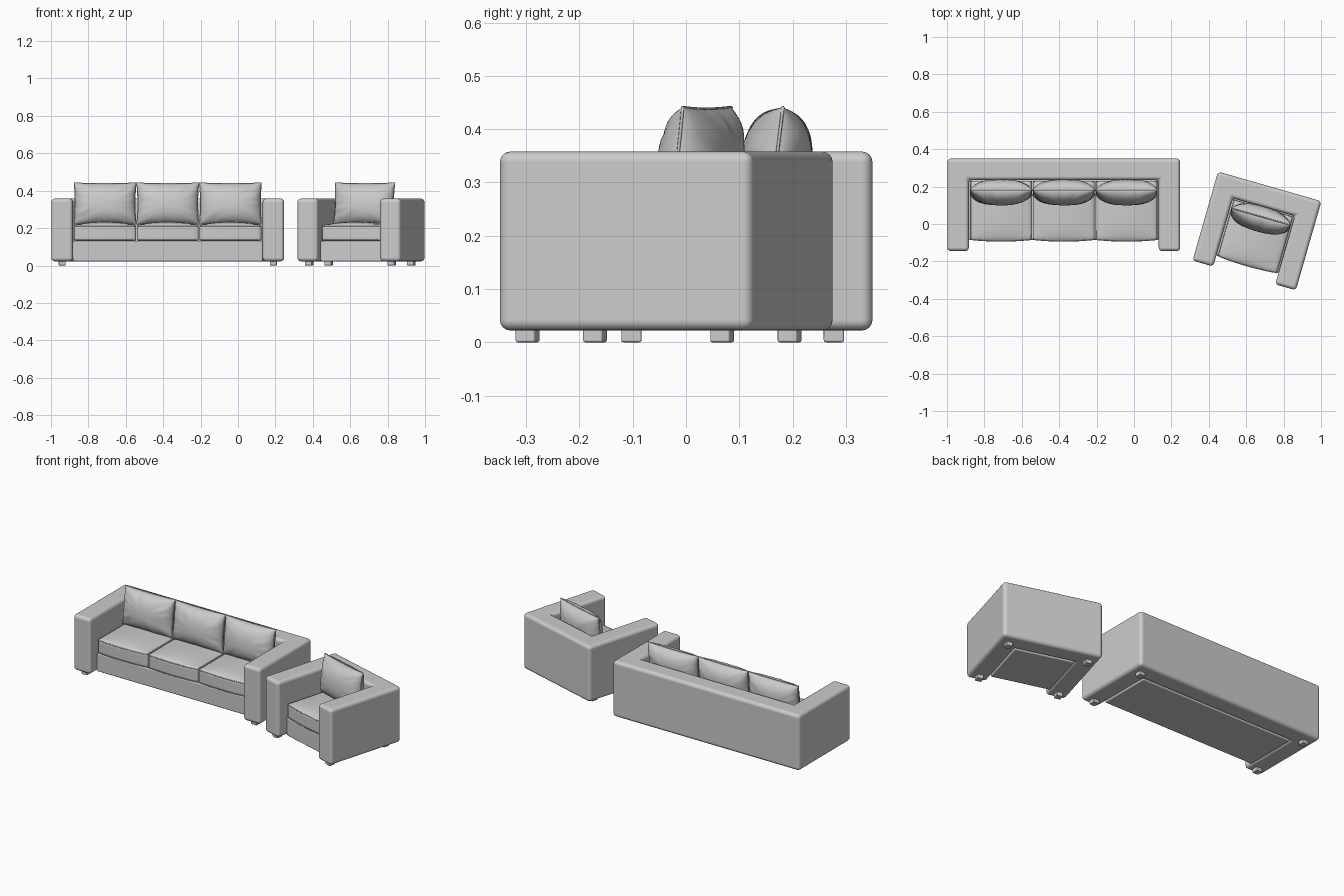
import bpy, bmesh, math
from mathutils import Matrix, Vector, noise

if "Cube" in bpy.data.objects:
    bpy.data.objects.remove(bpy.data.objects["Cube"])

ARM, PITCH, DEPTH = 0.115, 0.335, 0.495
Z0, Z1 = 0.022, 0.358


def finish(name, bm, mat, bevel=0, segs=4):
    bmesh.ops.recalc_face_normals(bm, faces=bm.faces)
    me = bpy.data.meshes.new(name)
    bm.to_mesh(me)
    bm.free()
    for p in me.polygons:
        p.use_smooth = True
    ob = bpy.data.objects.new(name, me)
    bpy.context.collection.objects.link(ob)
    ob.matrix_world = mat
    if bevel:
        m = ob.modifiers.new("round", 'BEVEL')
        m.width, m.segments, m.harden_normals = bevel, segs, True
    return ob


def box(name, mat, lo, hi, bevel, segs=3):
    bm = bmesh.new()
    bmesh.ops.create_cube(bm, size=1)
    for v in bm.verts:
        v.co = Vector([(a + b) / 2 + c * (b - a) for a, b, c in zip(lo, hi, v.co)])
    return finish(name, bm, mat, bevel, segs)


def frame(name, mat, w):
    # U-shaped arms and back in one piece
    x, y, i = w / 2, DEPTH / 2, w / 2 - ARM
    pts = [(-x, -y), (-i, -y), (-i, y - ARM), (i, y - ARM), (i, -y), (x, -y), (x, y), (-x, y)]
    bm = bmesh.new()
    f = bm.faces.new([bm.verts.new((a, b, Z0)) for a, b in pts])
    r = bmesh.ops.extrude_face_region(bm, geom=[f])
    for v in r["geom"]:
        if isinstance(v, bmesh.types.BMVert):
            v.co.z = Z1
    finish(name, bm, mat, 0.02)


def piping(name, mat, pts, radius):
    cu = bpy.data.curves.new(name, 'CURVE')
    cu.dimensions = '3D'
    cu.bevel_depth, cu.bevel_resolution = radius, 1
    s = cu.splines.new('POLY')
    s.points.add(len(pts) - 1)
    for p, c in zip(s.points, pts):
        p.co = (*c, 1)
    s.use_cyclic_u = True
    ob = bpy.data.objects.new(name, cu)
    bpy.context.collection.objects.link(ob)
    ob.matrix_world = mat


def border(n=20):
    side = [-1 + 2 * k / n for k in range(n)]
    return ([(s, -1) for s in side] + [(1, s) for s in side]
            + [(-s, 1) for s in side] + [(-1, -s) for s in side])


def seat_cushion(name, mat):
    # Rounded block with a crowned top and bowed front
    h, r = Vector((PITCH / 2 - 0.002, 0.158, 0.043)), 0.014
    inner = h - Vector((r, r, r))
    bm = bmesh.new()
    bmesh.ops.create_cube(bm, size=2)
    bmesh.ops.subdivide_edges(bm, edges=bm.edges[:], cuts=15, use_grid_fill=True)
    for v in bm.verts:
        p = Vector([math.sin(c * math.pi / 2) * s for c, s in zip(v.co, h)])
        q = Vector([max(-s, min(s, c)) for c, s in zip(p, inner)])
        d = p - q
        if d.length > 1e-6:
            p = q + d.normalized() * r
        a, b, c = p.x / h.x, p.y / h.y, p.z / h.z
        if c > 0:
            p.z += c * 0.018 * (1 - a * a) * (1 - b ** 4)
        if b < 0:
            p.y += b * 0.009 * (1 - a * a)
        v.co = p
    finish(name, bm, mat)
    # Seams round the top and bottom edges
    for z in (-0.037, 0.037):
        pts = []
        for a, b in border():
            bow = 0.009 * (1 - a * a) if b == -1 else 0
            pts.append((a * (h.x - 0.003), b * (h.y - 0.003) - bow, z))
        piping(name + "_piping", mat, pts, 0.003)


def outline(u, v):
    hw, hh = PITCH / 2 - 0.002, 0.111
    return u * hw * (1 - 0.035 * (1 - v * v)), v * hh * (1 - 0.03 * (1 - u * u))


def back_pillow(name, mat, seed):
    # Two puffed sheets joined along the seam, creased toward the edges
    n, bm = 32, bmesh.new()
    for side in (-1, 1):
        rows = []
        for j in range(n + 1):
            row = []
            for i in range(n + 1):
                u = math.sin((i / n - 0.5) * math.pi)
                v = math.sin((j / n - 0.5) * math.pi)
                x, z = outline(u, v)
                puff = max(0, (1 - abs(u) ** 2.6) * (1 - abs(v) ** 2.4)) ** 0.5
                ang = math.atan2(v, u)
                crease = noise.noise((math.cos(ang) * 4 + seed, math.sin(ang) * 4, side + u * v))
                t = 0.067 * puff + 0.009 * crease * puff * min(1, u * u + v * v)
                row.append(bm.verts.new((x, side * t, z)))
            rows.append(row)
        for a, b in zip(rows, rows[1:]):
            for i in range(n):
                bm.faces.new((a[i], a[i + 1], b[i + 1], b[i]))
    bmesh.ops.remove_doubles(bm, verts=bm.verts, dist=1e-5)
    finish(name, bm, mat)
    pts = [(x, 0, z) for x, z in (outline(u, v) for u, v in border())]
    piping(name + "_piping", mat, pts, 0.003)


def seating(name, seats, x, y, angle):
    place = Matrix.Translation((x, y, 0)) @ Matrix.Rotation(math.radians(angle), 4, 'Z')
    w = seats * PITCH + 2 * ARM + 0.01
    frame(name + "_frame", place, w)
    # Base under the seat
    i = w / 2 - ARM
    box(name + "_base", place, (-i, -0.187, Z0), (i, DEPTH / 2 - ARM, 0.132), 0.008)
    # Feet
    for sx in (-1, 1):
        for fy in (-0.205, 0.175):
            fx = sx * (w / 2 - 0.058)
            box(name + "_foot", place, (fx - 0.019, fy - 0.019, 0),
                (fx + 0.019, fy + 0.019, 0.04), 0.004, 2)
    # Cushions
    for k in range(seats):
        cx = (k - (seats - 1) / 2) * PITCH
        seat_cushion(name + "_seat_cushion", place @ Matrix.Translation((cx, -0.03, 0.174)))
        tilt = Matrix.Rotation(math.radians(-7), 4, 'X')
        back_pillow(name + "_back_pillow",
                    place @ Matrix.Translation((cx, 0.066, 0.331)) @ tilt, k * 7.3 + seats)


seating("sofa", 3, -0.3755, 0.1025, 0)
seating("armchair", 1, 0.6575, -0.037, -16)
